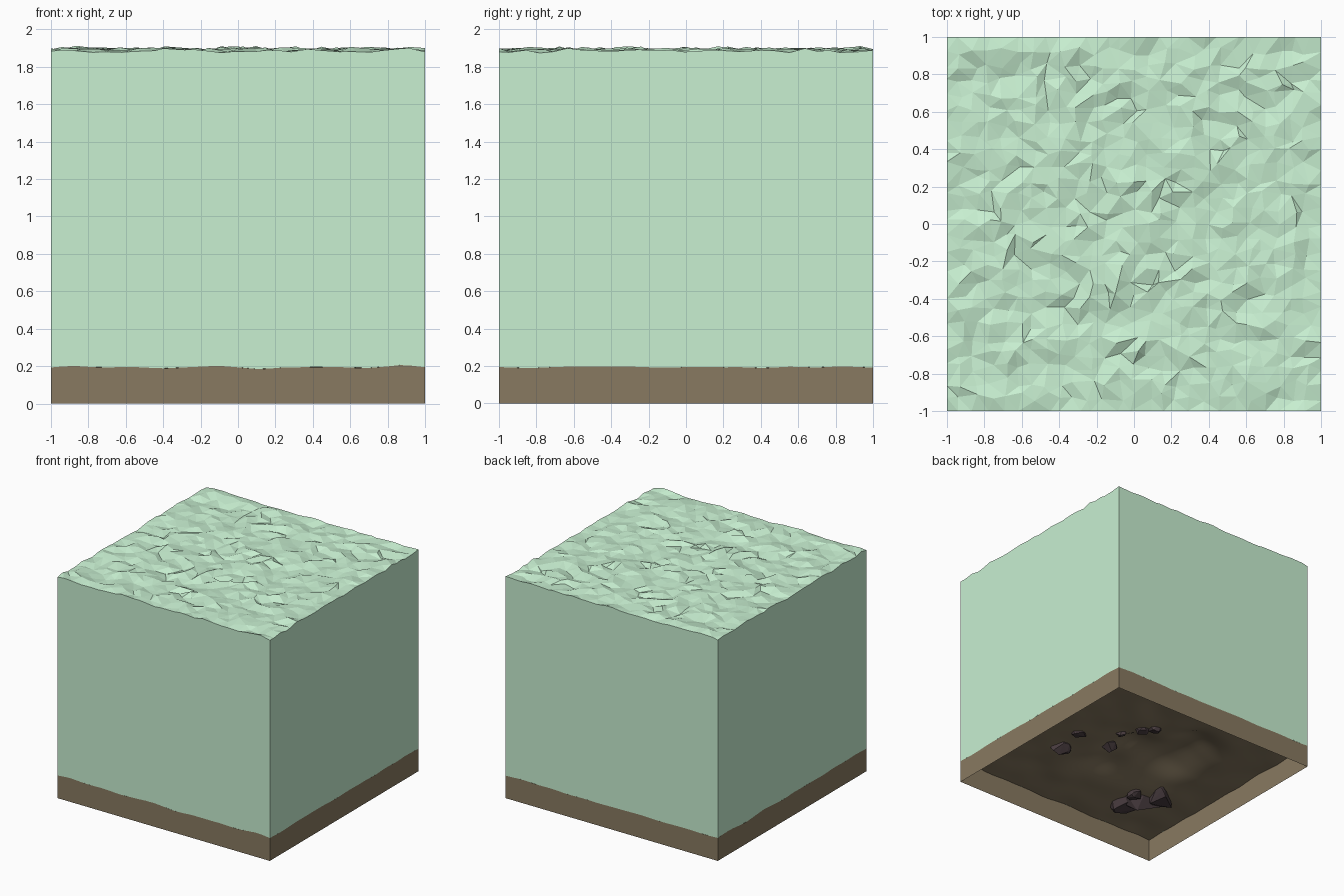
import bpy, bmesh, math, random
from mathutils import Vector, noise

if "Cube" in bpy.data.objects:
    bpy.data.objects.remove(bpy.data.objects["Cube"])

random.seed(7)


def material(name, rgb):
    m = bpy.data.materials.new(name)
    m.diffuse_color = (*rgb, 1)
    m.use_nodes = True
    m.node_tree.nodes["Principled BSDF"].inputs["Base Color"].default_value = m.diffuse_color
    return m


WATER = material("water", (0.58, 0.87, 0.64))
SAND = material("sand", (0.25, 0.195, 0.12))
ROCK = material("rock", (0.07, 0.048, 0.053))


def finish(name, bm, mat, smooth=None):
    bm.normal_update()
    me = bpy.data.meshes.new(name)
    bm.to_mesh(me)
    bm.free()
    me.materials.append(mat)
    ob = bpy.data.objects.new(name, me)
    bpy.context.collection.objects.link(ob)
    if smooth:
        bpy.ops.object.select_all(action='DESELECT')
        ob.select_set(True)
        bpy.context.view_layer.objects.active = ob
        bpy.ops.object.shade_smooth_by_angle(angle=math.radians(smooth))
    return ob


def sand_height(x, y):
    z = 0.194 + 0.016 * noise.noise(Vector((x * 4, y * 4, 3.1)))
    # low dunes in the middle of the bed
    dunes = ((-0.3, 0.05, 0.28, 0.36, 0.13), (0.1, 0.05, 0.16, 0.22, 0.08),
             (-0.28, 0.45, 0.16, 0.16, 0.06), (0.05, -0.3, 0.2, 0.16, 0.05))
    inside = max(0, 1 - max(abs(x), abs(y)) ** 4)
    for cx, cy, rx, ry, h in dunes:
        z += inside * h * math.exp(-((x - cx) / rx) ** 2 - ((y - cy) / ry) ** 2)
    return z


def skirted_sheet(name, n, jitter, top, bottom, mat, smooth=None):
    """Uneven grid surface with vertical walls dropped from its rim, open below."""
    bm = bmesh.new()
    bmesh.ops.create_grid(bm, x_segments=n, y_segments=n, size=1)
    for v in bm.verts:
        x, y = v.co.x, v.co.y
        if abs(x) < 0.999:
            v.co.x += random.uniform(-jitter, jitter)
        if abs(y) < 0.999:
            v.co.y += random.uniform(-jitter, jitter)
        v.co.z = top(v.co.x, v.co.y)
    rim = [e for e in bm.edges if e.is_boundary]
    bmesh.ops.triangulate(bm, faces=bm.faces[:], quad_method='SHORT_EDGE')
    rim = [e for e in bm.edges if e.is_boundary]
    new = bmesh.ops.extrude_edge_only(bm, edges=rim)["geom"]
    for v in new:
        if isinstance(v, bmesh.types.BMVert):
            v.co.z = bottom(v.co.x, v.co.y)
    bmesh.ops.recalc_face_normals(bm, faces=bm.faces[:])
    if sum(f.normal.z * f.calc_area() for f in bm.faces) < 0:
        bmesh.ops.reverse_faces(bm, faces=bm.faces[:])
    return finish(name, bm, mat, smooth)


def wave(x, y):
    edge = max(abs(x), abs(y)) > 0.999
    z = 1.885 + 0.018 * noise.noise(Vector((x * 4, y * 7, 0)))
    return z + random.uniform(-1, 1) * (0.008 if edge else 0.016)


# Choppy faceted water block
skirted_sheet("water_block", 26, 0.025, wave, sand_height, WATER)

# Sandy bed with straight sides
skirted_sheet("sea_bed", 48, 0, sand_height, lambda x, y: 0, SAND, 40)


def rock(i, x, y, r, z):
    """Angular boulder: hull of random points on a squashed ball."""
    bm = bmesh.new()
    for _ in range(18):
        d = Vector([random.gauss(0, 1) for _ in range(3)]).normalized()
        bm.verts.new((x + d.x * r * 1.1, y + d.y * r, z + d.z * r * 0.9))
    hull = bmesh.ops.convex_hull(bm, input=bm.verts[:])
    loose = [v for v in bm.verts if not v.link_faces]
    bmesh.ops.delete(bm, geom=loose, context='VERTS')
    bmesh.ops.recalc_face_normals(bm, faces=bm.faces[:])
    finish(f"rock_{i}", bm, ROCK)


# Half-buried boulders: x, y, radius, centre height
rocks = ((-0.58, -0.56, 0.17, 0.24), (-0.47, -0.68, 0.12, 0.21),
         (-0.64, -0.40, 0.13, 0.22), (-0.42, -0.50, 0.07, 0.2),
         (0.52, -0.30, 0.085, 0.2), (0.55, -0.04, 0.06, 0.2),
         (0.2, -0.09, 0.075, 0.24), (0.28, 0.17, 0.04, 0.21),
         (0.19, 0.32, 0.06, 0.21), (0.12, 0.4, 0.055, 0.21))
for i, (x, y, r, z) in enumerate(rocks):
    rock(i + 1, x, y, r, z)
